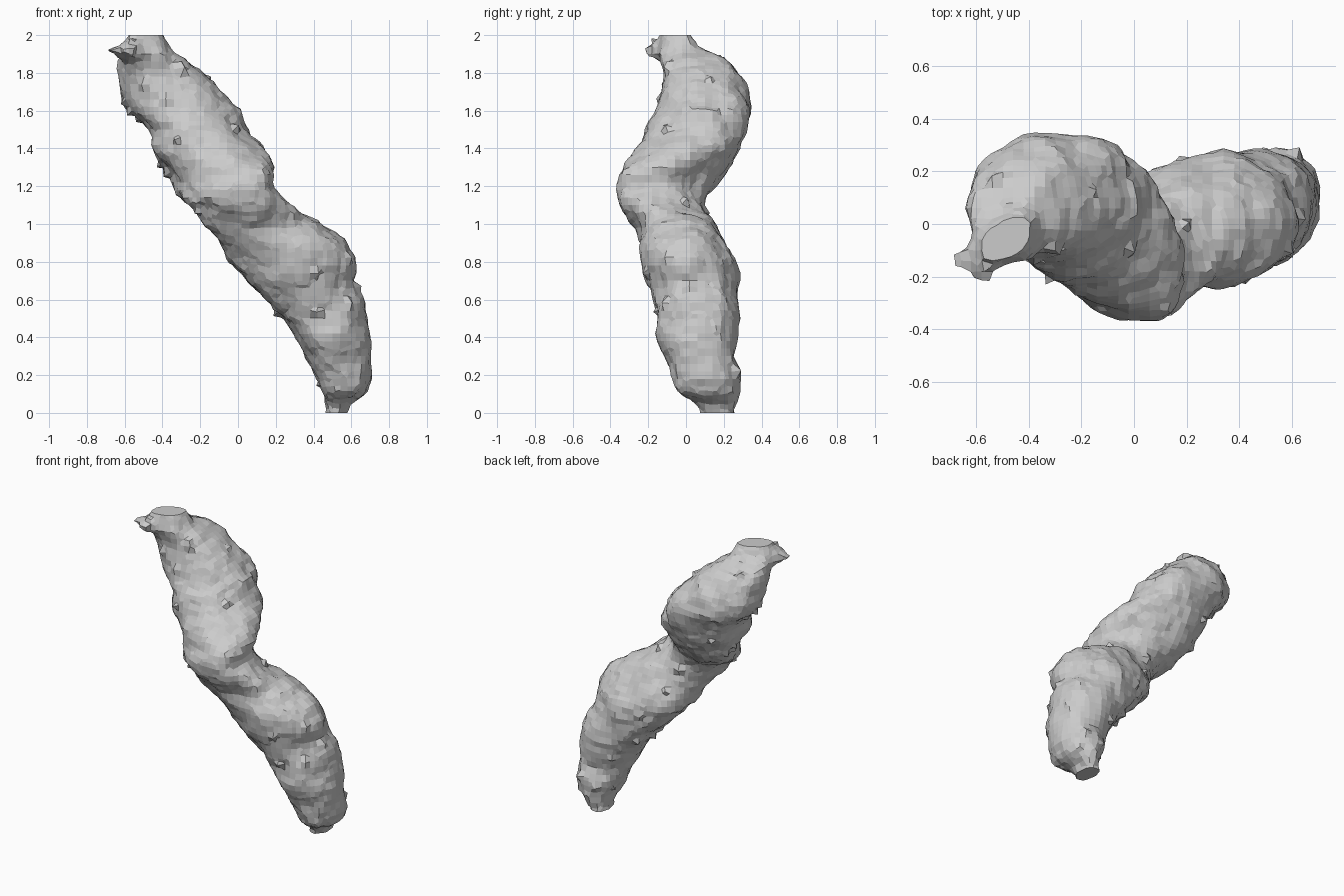
import bpy, bmesh, math, random
from mathutils import Vector, noise

if "Cube" in bpy.data.objects:
    bpy.data.objects.remove(bpy.data.objects["Cube"])

random.seed(4)
SIDES = 36
STEP = 0.04

# Slices of the lumpy body: z, x min, x max, y min, y max
SLICES = [
    (-.08, .46, .55, .08, .27), (0.05, .46, .59, .06, .27), (0.10, .45, .68, -.06, .28),
    (0.20, .41, .71, -.08, .29), (0.30, .36, .70, -.11, .26), (0.40, .32, .70, -.16, .28),
    (0.50, .24, .69, -.15, .28), (0.60, .15, .66, -.17, .28), (0.67, .08, .61, -.20, .28),
    (0.80, -.05, .62, -.23, .26), (0.90, -.09, .58, -.25, .21), (0.98, -.18, .50, -.25, .16),
    (1.03, -.20, .38, -.30, .13), (1.08, -.21, .28, -.35, .11), (1.13, -.31, .25, -.37, .09),
    (1.20, -.34, .18, -.37, .16), (1.30, -.39, .20, -.34, .23), (1.40, -.46, .14, -.25, .28),
    (1.50, -.46, .04, -.21, .33), (1.60, -.58, .01, -.16, .36), (1.70, -.63, -.08, -.13, .33),
    (1.80, -.63, -.20, -.13, .28), (1.88, -.62, -.28, -.14, .22), (1.93, -.60, -.37, -.15, .04),
    (2.08, -.57, -.42, -.13, .01),
]


def slice_at(z):
    for a, b in zip(SLICES, SLICES[1:]):
        if z <= b[0]:
            f = (z - a[0]) / (b[0] - a[0])
            return [p + (q - p) * f for p, q in zip(a[1:], b[1:])]
    return SLICES[-1][1:]


def bump(z, mid, width):
    return math.exp(-((z - mid) / width) ** 2)


def squarish(v):
    return math.copysign(abs(v) ** 0.92, v)


# Body: stacked skewed ovals, overlong at both ends
bm = bmesh.new()
rings = []
for i in range(-2, round(2 / STEP) + 3):
    z = i * STEP
    x0, x1, y0, y1 = slice_at(z)
    skew = -0.5 * bump(z, 1.24, .12) + 0.3 * bump(z, 1.0, .08) + 0.5 * bump(z, 2.03, .1)
    ring = []
    for k in range(SIDES):
        t = 2 * math.pi * k / SIDES
        ring.append(bm.verts.new((
            (x0 + x1) / 2 + (x1 - x0) / 2 * squarish(math.cos(t)),
            (y0 + y1) / 2 + (y1 - y0) / 2 * squarish(math.sin(t + skew)), z)))
    rings.append(ring)
for a, b in zip(rings, rings[1:]):
    for k in range(SIDES):
        n = (k + 1) % SIDES
        bm.faces.new((a[k], a[n], b[n], b[k]))
bm.faces.new(list(reversed(rings[0])))
bm.faces.new(rings[-1])

# Jagged lump beside the top opening
corners = [(-.73, -.135, 1.92), (-.63, -.14, 1.955), (-.56, -.08, 1.99), (-.57, -.24, 1.93),
           (-.54, -.235, 1.88), (-.48, -.06, 1.97), (-.52, -.04, 1.82), (-.64, -.12, 1.88)]
lump = [bm.verts.new(c) for c in corners]
bmesh.ops.convex_hull(bm, input=lump)
bmesh.ops.recalc_face_normals(bm, faces=bm.faces)

mesh = bpy.data.meshes.new("rough_stalk")
bm.to_mesh(mesh)
bm.free()
obj = bpy.data.objects.new("lumpy_stalk", mesh)
bpy.context.collection.objects.link(obj)

# Fuse into one even-grained skin
mod = obj.modifiers.new("fuse", 'REMESH')
mod.mode = 'VOXEL'
mod.voxel_size = 0.04
graph = bpy.context.evaluated_depsgraph_get()
skin = bpy.data.meshes.new_from_object(obj.evaluated_get(graph))
obj.modifiers.clear()
obj.data = skin

# Roughen the skin, with a few small pimples, then cut both ends flat
bm = bmesh.new()
bm.from_mesh(skin)
bm.normal_update()
for v, normal in [(v, v.normal.copy()) for v in bm.verts]:
    push = 0.02 * noise.noise(v.co * 7) + 0.012 * noise.noise(v.co * 19)
    if random.random() < 0.012:
        push += 0.025
    v.co += normal * push
for z, up in ((0, -1), (2, 1)):
    cut = bmesh.ops.bisect_plane(bm, geom=bm.verts[:] + bm.edges[:] + bm.faces[:],
                                 plane_co=(0, 0, z), plane_no=(0, 0, up), clear_outer=True)
    bmesh.ops.holes_fill(
        bm, edges=[e for e in cut['geom_cut'] if isinstance(e, bmesh.types.BMEdge)], sides=0)
bmesh.ops.recalc_face_normals(bm, faces=bm.faces)
for f in bm.faces:
    f.smooth = False
bm.to_mesh(skin)
bm.free()
skin.name = "lumpy_stalk"
bpy.data.meshes.remove(mesh)
